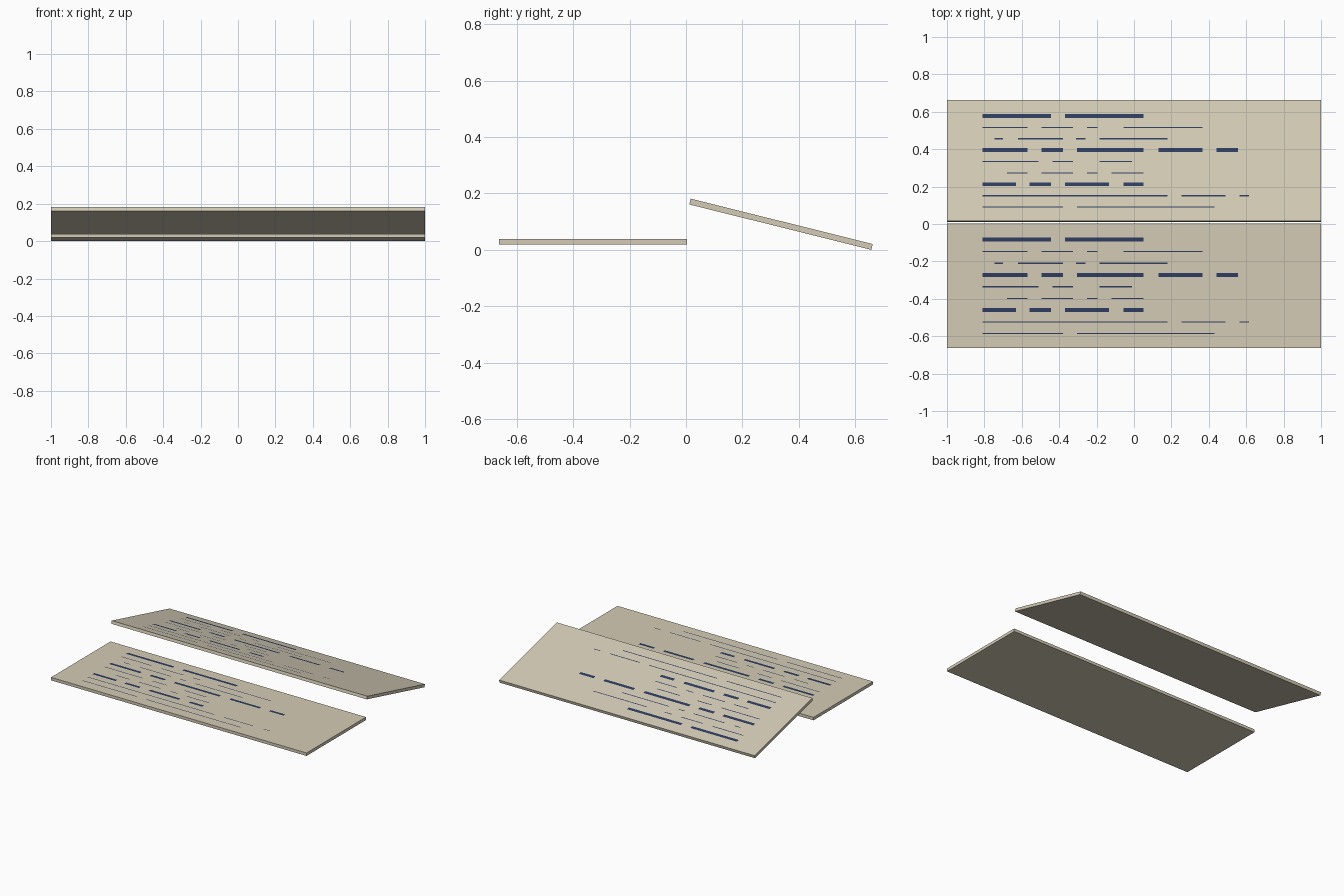
import bpy, bmesh, math

if "Cube" in bpy.data.objects:
    bpy.data.objects.remove(bpy.data.objects["Cube"])

WIDTH, DEPTH, THICK = 2.0, 0.665, 0.021


def material(name, rgb):
    m = bpy.data.materials.new(name)
    m.diffuse_color = (*rgb, 1)
    m.use_nodes = True
    m.node_tree.nodes["Principled BSDF"].inputs["Base Color"].default_value = m.diffuse_color
    return m


beige = material("warm beige", (0.66, 0.60, 0.468))
navy = material("navy ink", (0.027, 0.046, 0.115))

# Dashes on each board, row by row from the far edge: x start, x end
ROWS = [
    [(-.81, -.445), (-.37, .05)],
    [(-.81, -.57), (-.495, -.325), (-.25, -.195), (-.055, .365)],
    [(-.745, -.70), (-.62, -.38), (-.31, -.26), (-.185, .18)],
    [(-.81, -.57), (-.495, -.38), (-.305, .05), (.13, .365), (.44, .555)],
    [(-.81, -.51), (-.435, -.325), (-.185, -.01)],
    [(-.68, -.57), (-.495, -.325), (-.25, -.195), (-.12, .05)],
    [(-.81, -.63), (-.56, -.445), (-.37, -.135), (-.055, .05)],
    [(-.81, .18), (.255, .49), (.565, .615)],
    [(-.81, -.38), (-.305, .43)],
]


def make_object(name, bm, mat, location, tilt):
    me = bpy.data.meshes.new(name)
    bm.to_mesh(me)
    bm.free()
    me.materials.append(mat)
    ob = bpy.data.objects.new(name, me)
    ob.location = location
    ob.rotation_euler.x = tilt
    bpy.context.collection.objects.link(ob)


def board(name, location, tilt):
    # Slab: local origin on the top of its far edge
    bm = bmesh.new()
    bmesh.ops.create_cube(bm, size=1)
    bmesh.ops.scale(bm, vec=(WIDTH, DEPTH, THICK), verts=bm.verts)
    bmesh.ops.translate(bm, vec=(0, -DEPTH / 2, -THICK / 2), verts=bm.verts)
    make_object(name, bm, beige, location, tilt)

    # Printed dashes just above the slab, every third row bold
    bm = bmesh.new()
    for i, row in enumerate(ROWS):
        y = -0.087 - 0.0628 * i
        h = 0.0105 if i % 3 == 0 else 0.003
        for a, b in row:
            bm.faces.new([bm.verts.new((x, v, 0.0004)) for x, v in
                          ((a, y - h), (b, y - h), (b, y + h), (a, y + h))])
    make_object(name + "_dashes", bm, navy, location, tilt)


# Flat front board and tilted back board
TILT = math.radians(14)
board("front_board", (0, 0.003, 0.039), 0)
board("back_board", (0, 0.662, THICK * math.cos(TILT)), -TILT)
